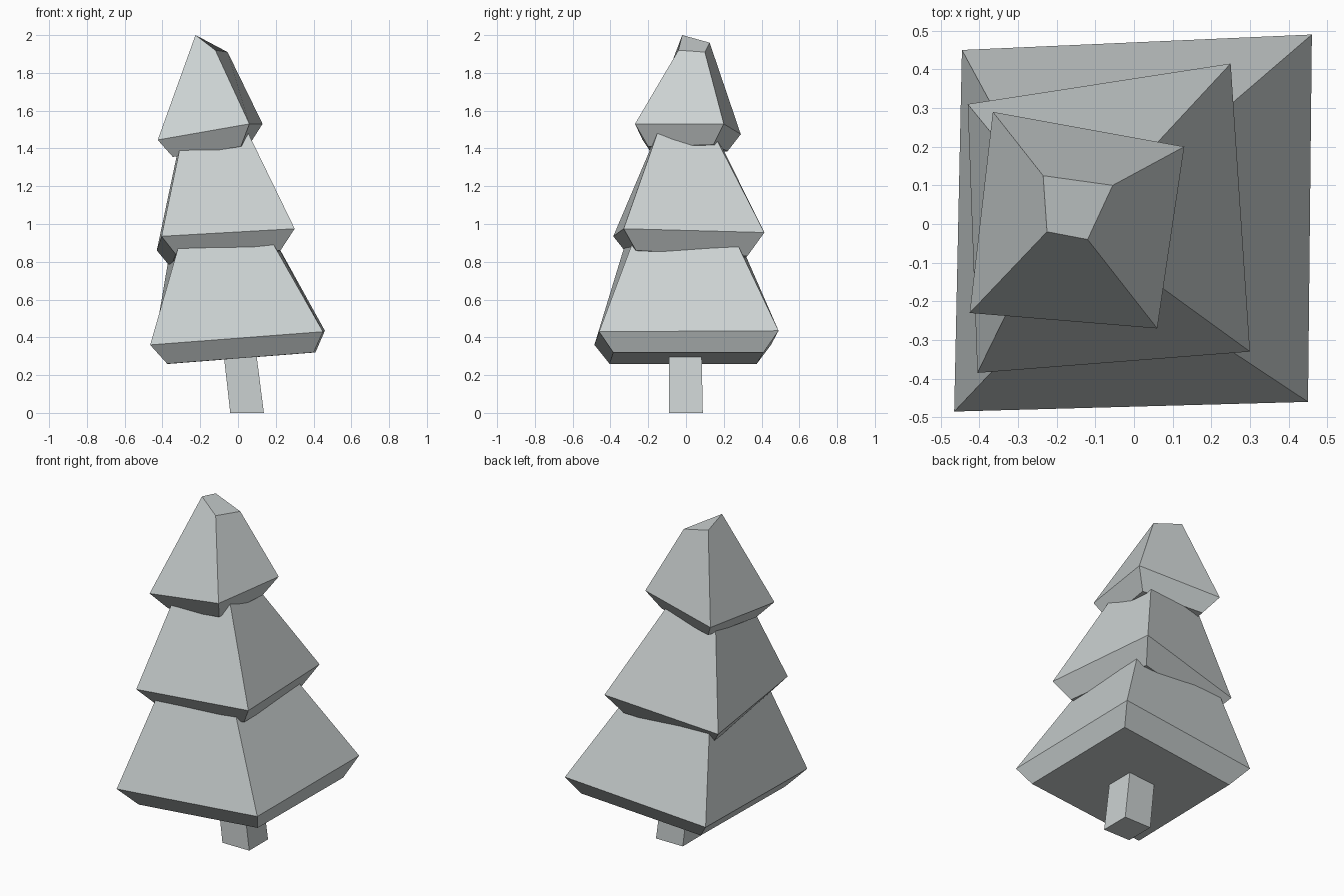
import bpy
import bmesh

mat = bpy.data.materials.new("pale grey")
mat.diffuse_color = (0.60, 0.64, 0.64, 1.0)


def loft(name, rings):
    """Closed four-sided solid; each ring runs front-left, front-right, back-right, back-left."""
    bm = bmesh.new()
    loops = [[bm.verts.new(p) for p in ring] for ring in rings]
    bm.faces.new(loops[0][::-1])
    bm.faces.new(loops[-1])
    for a, b in zip(loops, loops[1:]):
        for i in range(4):
            j = (i + 1) % 4
            bm.faces.new((a[i], a[j], b[j], b[i]))
    bmesh.ops.recalc_face_normals(bm, faces=bm.faces[:])
    mesh = bpy.data.meshes.new(name)
    bm.to_mesh(mesh)
    bm.free()
    mesh.materials.append(mat)
    obj = bpy.data.objects.new(name, mesh)
    bpy.context.collection.objects.link(obj)
    return obj


def square(cx, cy, h, z):
    return [(cx + sx * h, cy + sy * h, z) for sx, sy in ((-1, -1), (1, -1), (1, 1), (-1, 1))]


# Leaning trunk, running up into the lowest tier
loft("trunk", [square(0.048, 0.0, 0.089, 0.0), square(0.0, -0.005, 0.086, 0.40)])

# Foliage tiers: tucked underside, wide rim, narrow top
loft("lower_foliage", [
    [(-0.375, -0.405, 0.26), (0.40, -0.385, 0.32), (0.41, 0.41, 0.32), (-0.36, 0.375, 0.26)],
    [(-0.465, -0.485, 0.36), (0.45, -0.46, 0.43), (0.46, 0.49, 0.435), (-0.445, 0.45, 0.36)],
    [(-0.295, -0.305, 0.95), (0.155, -0.265, 0.95), (0.175, 0.245, 0.95), (-0.345, 0.265, 0.95)],
])
loft("middle_foliage", [
    [(-0.33, -0.31, 0.84), (0.225, -0.265, 0.86), (0.185, 0.325, 0.83), (-0.355, 0.245, 0.77)],
    [(-0.405, -0.385, 0.935), (0.30, -0.33, 0.975), (0.25, 0.415, 0.955), (-0.43, 0.31, 0.86)],
    [(-0.287, -0.143, 1.50), (0.045, -0.145, 1.50), (-0.01, 0.135, 1.50), (-0.295, 0.145, 1.50)],
])
loft("top_foliage", [
    [(-0.345, -0.17, 1.355), (0.015, -0.20, 1.41), (0.06, 0.145, 1.42), (-0.30, 0.22, 1.385)],
    [(-0.425, -0.23, 1.445), (0.06, -0.27, 1.53), (0.13, 0.20, 1.53), (-0.365, 0.29, 1.475)],
    [(-0.225, -0.02, 2.0), (-0.12, -0.04, 1.92), (-0.055, 0.10, 1.91), (-0.235, 0.125, 1.96)],
])
